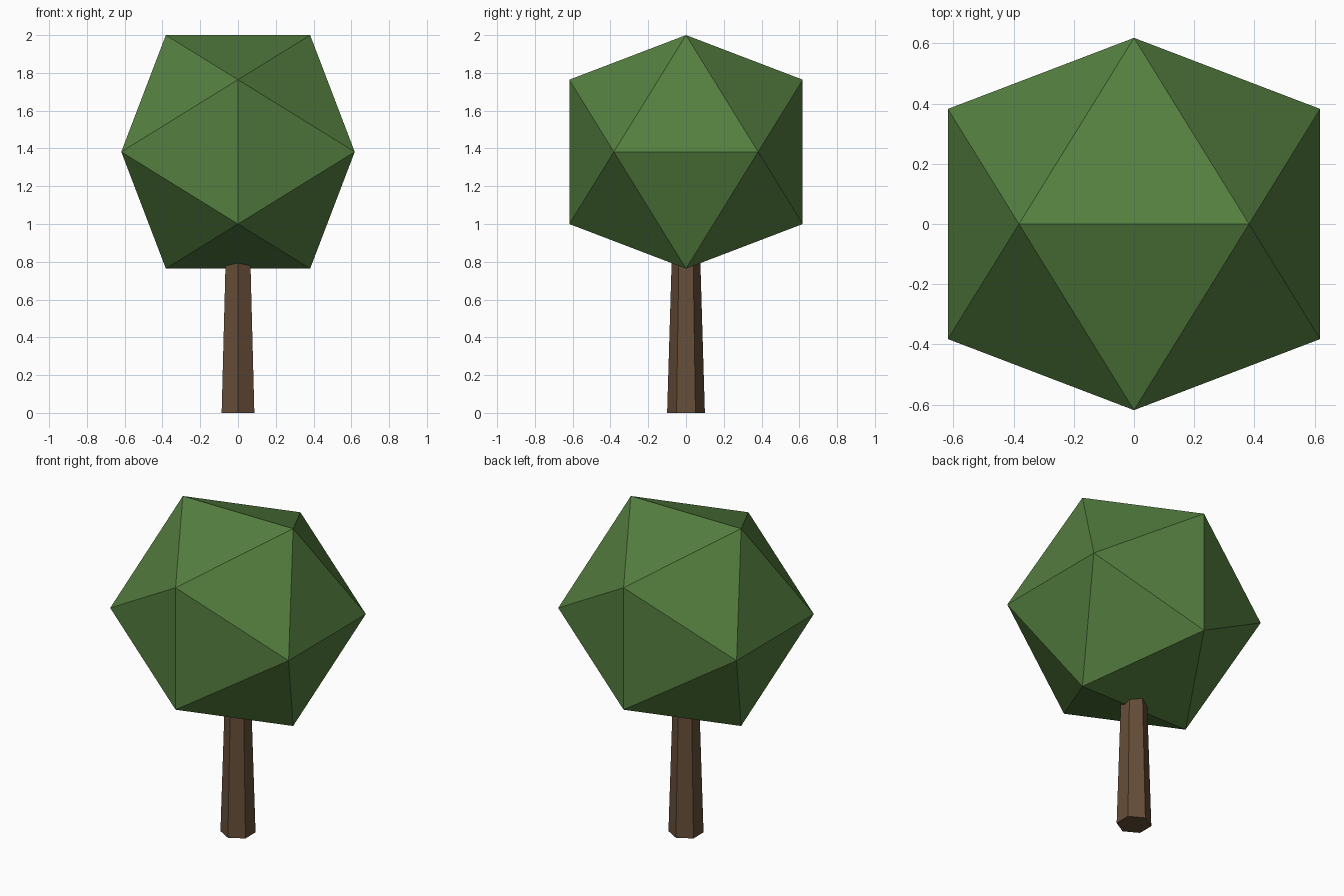
import bpy, bmesh

if "Cube" in bpy.data.objects:
    bpy.data.objects.remove(bpy.data.objects["Cube"])

def material(name, rgb):
    m = bpy.data.materials.new(name)
    m.diffuse_color = (*rgb, 1)
    m.use_nodes = True
    m.node_tree.nodes["Principled BSDF"].inputs["Base Color"].default_value = m.diffuse_color
    return m

# Tapered six-sided trunk, its top hidden inside the foliage
bpy.ops.mesh.primitive_cone_add(vertices=6, radius1=0.1, radius2=0.07, depth=1.0, location=(0, 0, 0.5))
trunk = bpy.context.object
trunk.name = "trunk"
trunk.data.materials.append(material("bark", (0.13, 0.075, 0.04)))

# Foliage: icosahedron resting on an edge, from three crossed golden rectangles
LONG, SHORT = 0.618, 0.382
bm = bmesh.new()
for a in (-SHORT, SHORT):
    for b in (-LONG, LONG):
        for co in ((a, 0, b), (b, a, 0), (0, b, a)):
            bm.verts.new(co)
bmesh.ops.convex_hull(bm, input=bm.verts[:])
bmesh.ops.recalc_face_normals(bm, faces=bm.faces[:])
mesh = bpy.data.meshes.new("foliage")
bm.to_mesh(mesh)
bm.free()
foliage = bpy.data.objects.new("foliage", mesh)
foliage.location.z = 2 - LONG
bpy.context.collection.objects.link(foliage)
mesh.materials.append(material("leaves", (0.09, 0.21, 0.05)))
